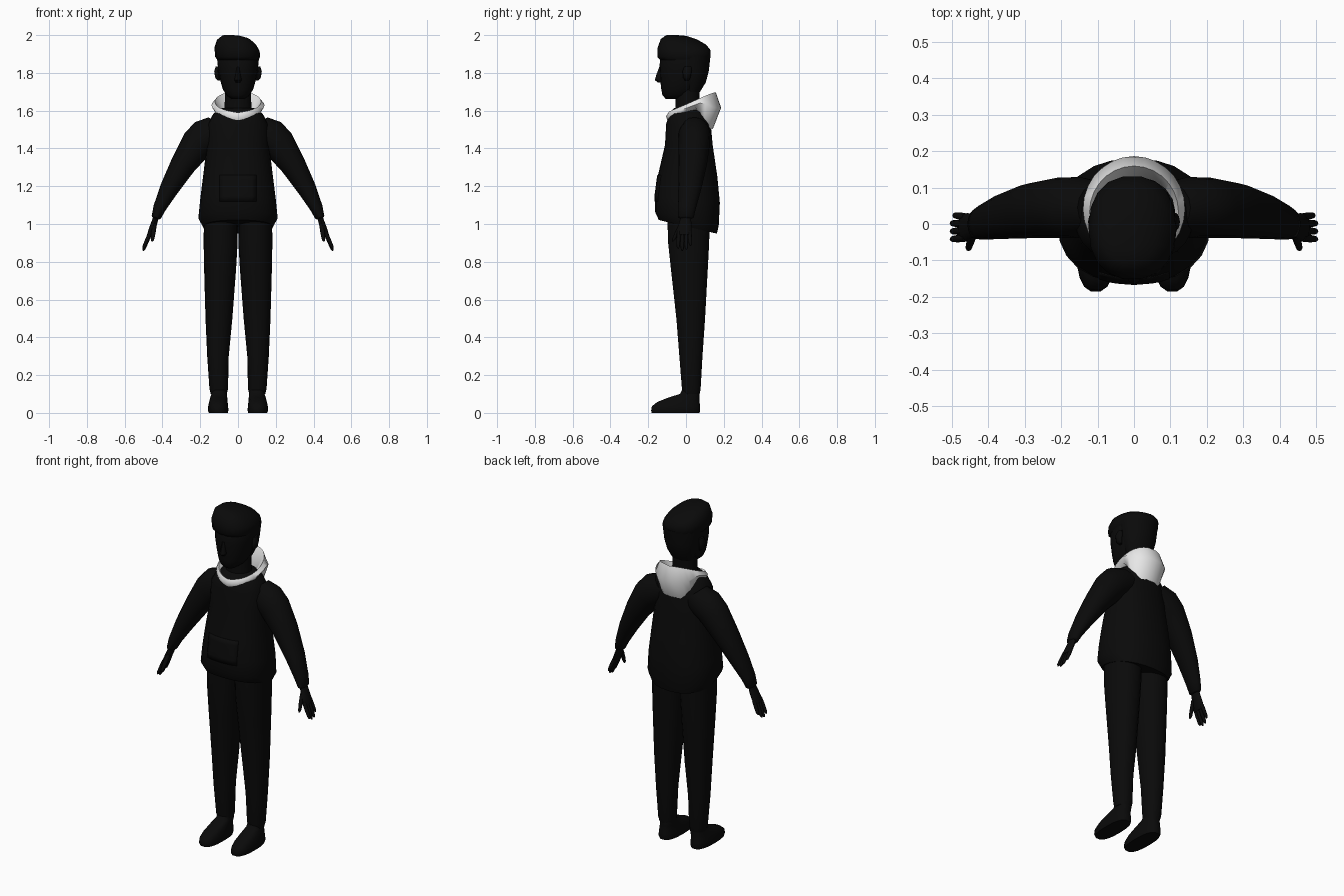
import bpy, bmesh, math
from mathutils import Vector

cube = bpy.data.objects.get("Cube")
if cube:
    bpy.data.objects.remove(cube, do_unlink=True)


def material(name, value):
    m = bpy.data.materials.new(name)
    m.use_nodes = True
    colour = (value, value, value, 1)
    m.diffuse_color = colour
    bsdf = m.node_tree.nodes["Principled BSDF"]
    bsdf.inputs["Base Color"].default_value = colour
    return m


BLACK = material("black", 0.003)
PALE = material("pale grey cloth", 0.8)


def finish(name, bm, mat, mirror=False, angle=50):
    bmesh.ops.recalc_face_normals(bm, faces=bm.faces)
    mesh = bpy.data.meshes.new(name)
    bm.to_mesh(mesh)
    bm.free()
    mesh.materials.append(mat)
    ob = bpy.data.objects.new(name, mesh)
    bpy.context.collection.objects.link(ob)
    bpy.ops.object.select_all(action='DESELECT')
    ob.select_set(True)
    bpy.context.view_layer.objects.active = ob
    bpy.ops.object.shade_smooth_by_angle(angle=math.radians(angle))
    if mirror:
        ob.modifiers.new("Mirror", 'MIRROR')
    return ob


def skin(bm, rings, closed=False):
    """Bridge rings of points; cap the ends unless the rings form a loop."""
    loops = [[bm.verts.new(p) for p in ring] for ring in rings]
    pairs = list(zip(loops, loops[1:]))
    if closed:
        pairs.append((loops[-1], loops[0]))
    else:
        bm.faces.new(loops[0])
        bm.faces.new(loops[-1])
    n = len(loops[0])
    for a, b in pairs:
        for i in range(n):
            j = (i + 1) % n
            bm.faces.new((a[i], a[j], b[j], b[i]))


def oval(x, y, z, rx, ry, tilt=0, pitch=0, sides=18, power=2):
    """Oval ring; tilt raises its +x side, pitch raises its +y side."""
    u = Vector((math.cos(tilt), 0, math.sin(tilt)))
    v = Vector((0, math.cos(pitch), math.sin(pitch)))
    points = []
    for i in range(sides):
        t = math.tau * i / sides
        c, s = math.cos(t), math.sin(t)
        c = math.copysign(abs(c) ** (2 / power), c)
        s = math.copysign(abs(s) ** (2 / power), s)
        points.append(Vector((x, y, z)) + u * rx * c + v * ry * s)
    return points


def loft(name, rings, mat=BLACK, mirror=False, **kw):
    bm = bmesh.new()
    skin(bm, [oval(*r, **kw) for r in rings])
    return finish(name, bm, mat, mirror)


# Sweatshirt body with a hem that dips at the back
jacket = loft("jacket_body", [
    (0, .01, .985, .185, .158, 0, -.23), (0, .005, 1.03, .21, .172, 0, -.2),
    (0, .008, 1.13, .2, .172, 0, -.1), (0, .008, 1.25, .185, .158),
    (0, .015, 1.42, .165, .126), (0, .013, 1.53, .16, .118),
    (0, .013, 1.585, .13, .1), (0, .013, 1.615, .085, .075)],
    sides=24, power=2.3)

# Front pocket wrapped onto the body
bm = bmesh.new()
bmesh.ops.create_grid(bm, x_segments=8, y_segments=5, size=1)
for v in bm.verts:
    v.co = Vector((v.co.x * .097, -.3, 1.19 + v.co.y * .07))
pocket = finish("front_pocket", bm, BLACK)
wrap = pocket.modifiers.new("Wrap", 'SHRINKWRAP')
wrap.target = jacket
wrap.wrap_method = 'PROJECT'
wrap.use_project_y = True
wrap.use_positive_direction = True
wrap.use_negative_direction = True
wrap.offset = .004
pocket.modifiers.new("Thickness", 'SOLIDIFY').thickness = .008

# Sleeves
loft("sleeve", [
    (.09, .045, 1.51, .085, .07, .7), (.15, .045, 1.48, .098, .084, .65),
    (.21, .044, 1.43, .088, .083, .6), (.29, .036, 1.315, .068, .075, .55),
    (.365, .02, 1.185, .05, .061, .45), (.415, .005, 1.085, .034, .048, .35),
    (.433, 0, 1.035, .025, .041, .3), (.435, 0, 1.028, .016, .03, .3)],
    mirror=True, sides=16)

# Hands: palm, four fingers and a thumb
loft("palm", [
    (.43, 0, 1.05, .014, .024, .3), (.442, -.004, 1.01, .016, .032, .3),
    (.458, -.008, .97, .015, .038, .35), (.47, -.01, .94, .012, .037, .35)],
    mirror=True, sides=12)


def digit(name, start, end, radius):
    a, b = Vector(start), Vector(end)
    rings = []
    for f, s in ((0, 1), (.5, 1), (.88, .8), (1, .35)):
        rings.append((*a.lerp(b, f), radius * s, radius * s, .35))
    loft(name, rings, mirror=True, sides=8)


for i, finger in enumerate(("index", "middle", "ring", "little")):
    y = -.038 + i * .019
    drop = (.87, .858, .864, .885)[i]
    digit(finger + "_finger", (.462, y, .96),
          (.502 - (.008 if i == 3 else 0), y * 1.15 + .002, drop), .0105)
digit("thumb", (.441, -.025, 1.0), (.455, -.07, .908), .012)

# Trousers
loft("trouser_leg", [
    (.102, .028, .1, .042, .045), (.102, .028, .125, .049, .05),
    (.106, .026, .3, .057, .062), (.101, .025, .5, .071, .077),
    (.095, .018, .75, .084, .098), (.092, .014, .9, .09, .11),
    (.09, .014, 1.06, .09, .115)], mirror=True, sides=18, power=2.2)

# Shoes
loft("shoe", [
    (.104, -.055, 0, .05, .128), (.105, -.055, .012, .054, .131),
    (.105, -.053, .035, .053, .129), (.104, -.04, .058, .049, .113),
    (.102, -.01, .082, .045, .082), (.1, .02, .1, .041, .053),
    (.1, .026, .125, .038, .045)], mirror=True, sides=18, power=2.6)

# Neck and head
loft("neck", [
    (0, .012, 1.55, .075, .07), (0, .008, 1.65, .07, .064),
    (0, .008, 1.75, .07, .066)])
loft("head", [
    (0, -.065, 1.662, .035, .042), (0, -.047, 1.682, .062, .078),
    (0, -.033, 1.715, .081, .098), (0, -.021, 1.76, .094, .115),
    (0, -.014, 1.82, .106, .126), (0, -.008, 1.88, .11, .13),
    (0, -.005, 1.94, .09, .105)], sides=20, power=2.2)
loft("nose", [
    (0, -.138, 1.75, .012, .012), (0, -.14, 1.762, .02, .025),
    (0, -.137, 1.79, .013, .02), (0, -.13, 1.83, .009, .012)], sides=8)
loft("ear", [
    (.1, .005, 1.76, .008, .012), (.108, .004, 1.775, .013, .02),
    (.112, .006, 1.81, .014, .026), (.108, .01, 1.835, .009, .018)],
    mirror=True, sides=10)

# Hair: short back and a swept quiff, higher on one side
loft("back_hair", [
    (0, .03, 1.7, .068, .045), (0, .036, 1.75, .088, .07),
    (0, .037, 1.81, .103, .085), (0, .035, 1.89, .113, .096)], sides=18)
loft("quiff_hair", [
    (0, -.008, 1.868, .108, .13), (-.002, -.012, 1.885, .119, .142),
    (-.005, -.01, 1.925, .12, .142, -.08, -.05),
    (-.008, -.014, 1.962, .104, .122, -.12, -.12),
    (-.012, -.022, 1.985, .075, .086, -.12, -.14),
    (-.016, -.03, 1.996, .035, .04, -.08, -.08)], sides=18, power=2.3)

# Hood: an open collar that hangs down as a pouch at the back
inner, rim, bulge, hem = [], [], [], []
for i in range(28):
    t = math.tau * i / 28
    s, c = math.sin(t), math.cos(t)
    back = (1 - c) / 2
    hang = min(max((back - .6) / .35, 0), 1)
    hang = hang * hang * (3 - 2 * hang)
    top = 1.59 + .018 * min(abs(s), 1) + .105 * back ** 1.4
    inner.append((.088 * s, .02 - .088 * c, 1.575 + .035 * back))
    rim.append((.122 * s, .033 - .126 * c, top))
    bulge.append(((.138 + .004 * back) * s, .04 - .146 * c,
                  top - .02 - .06 * hang))
    hem.append((.125 * s, .022 - .12 * c, top - .042 - .15 * hang))
bm = bmesh.new()
skin(bm, [inner, rim, bulge, hem], closed=True)
finish("hood", bm, PALE, angle=60)
